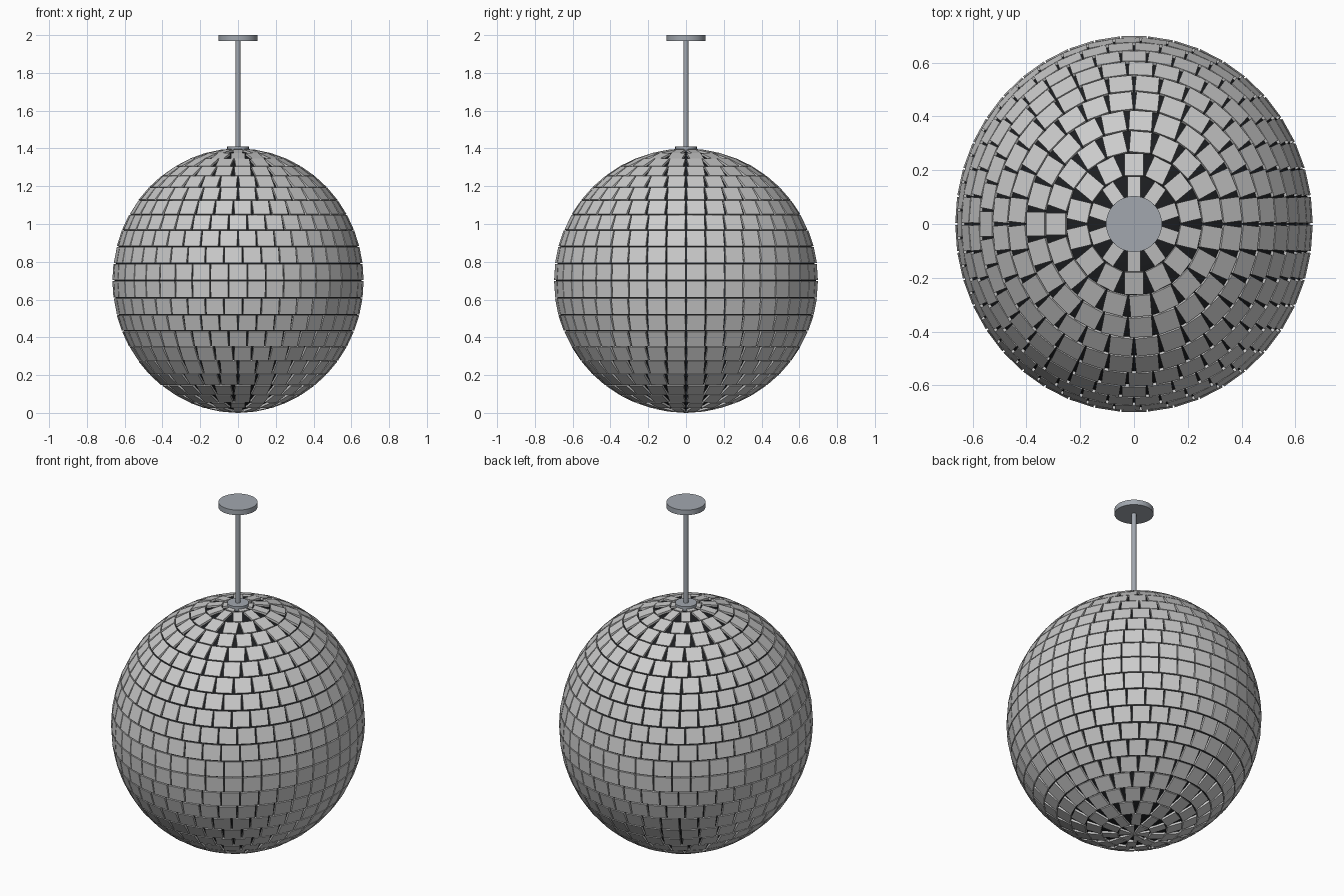
import bpy, bmesh, math
from mathutils import Vector, Matrix

if "Cube" in bpy.data.objects:
    bpy.data.objects.remove(bpy.data.objects["Cube"])

R, CZ, SX = 0.70, 0.70, 0.95      # ball radius, centre height, slight squeeze in x
ROWS = 24
STEP = math.pi / ROWS
GAP = 0.006
DEPTH = 0.012


def cylinder(name, radius, z0, z1, sides=48):
    bpy.ops.mesh.primitive_cylinder_add(vertices=sides, radius=radius, depth=z1 - z0,
                                        location=(0, 0, (z0 + z1) / 2))
    ob = bpy.context.object
    ob.name = name
    bpy.ops.object.shade_smooth_by_angle(angle=math.radians(35))
    return ob


def add_tile(bm, lon, a, b, wa, wb, sign):
    """One flat tile between polar angles a and b, with edge widths wa and wb."""
    rot = Matrix.Rotation(lon, 3, 'Z')
    layers = []
    for r in (R, R - DEPTH - 0.004):
        ring = []
        for ang, w, side in ((a, wa, -1), (a, wa, 1), (b, wb, 1), (b, wb, -1)):
            rho = math.sqrt(max((r * math.sin(ang)) ** 2 - w * w / 4, 0))
            p = rot @ Vector((rho, side * w / 2, sign * r * math.cos(ang)))
            ring.append(bm.verts.new((p.x * SX, p.y, p.z + CZ)))
        layers.append(ring)
    top, low = layers
    bm.faces.new(top)
    bm.faces.new(low[::-1])
    for i in range(4):
        j = (i + 1) % 4
        bm.faces.new((top[j], top[i], low[i], low[j]))


# mirror tiles: rings of flat rectangles, mirrored about the equator
bm = bmesh.new()
for row in range(ROWS // 2):
    a, b = row * STEP + GAP / 2 / R, (row + 1) * STEP - GAP / 2 / R
    if row == 0:
        n, wa, wb = 6, 0.004, 0.06
    else:
        n = 10 if row == 1 else round(42 * math.sin((row + 0.5) * STEP))
        wa = wb = 2 * R * math.sin(a) * math.sin(math.pi / n) - GAP
    for sign in (1, -1):
        for i in range(n):
            add_tile(bm, (i + 0.5) * 2 * math.pi / n, a, b, wa, wb, sign)
bmesh.ops.recalc_face_normals(bm, faces=bm.faces[:])
mesh = bpy.data.meshes.new("mirror_tiles")
bm.to_mesh(mesh)
bm.free()
bpy.context.collection.objects.link(bpy.data.objects.new("mirror_tiles", mesh))

# dark core showing through the grout lines
bpy.ops.mesh.primitive_uv_sphere_add(segments=64, ring_count=32, radius=R - DEPTH,
                                     location=(0, 0, CZ))
core = bpy.context.object
core.name = "ball_core"
core.scale.x = SX
bpy.ops.object.shade_smooth()
dark = bpy.data.materials.new("dark_grout")
dark.diffuse_color = (0.012, 0.013, 0.015, 1)
dark.use_nodes = True
dark.node_tree.nodes["Principled BSDF"].inputs["Base Color"].default_value = dark.diffuse_color
core.data.materials.append(dark)

# hanging hardware, blue-grey metal
metal = bpy.data.materials.new("metal")
metal.diffuse_color = (0.36, 0.39, 0.43, 1)
metal.use_nodes = True
metal.node_tree.nodes["Principled BSDF"].inputs["Base Color"].default_value = metal.diffuse_color
for part in (cylinder("collar", 0.057, 1.38, 1.41),
             cylinder("hanging_rod", 0.013, 1.39, 1.98, 24),
             cylinder("ceiling_plate", 0.104, 1.97, 2.0)):
    part.data.materials.append(metal)
